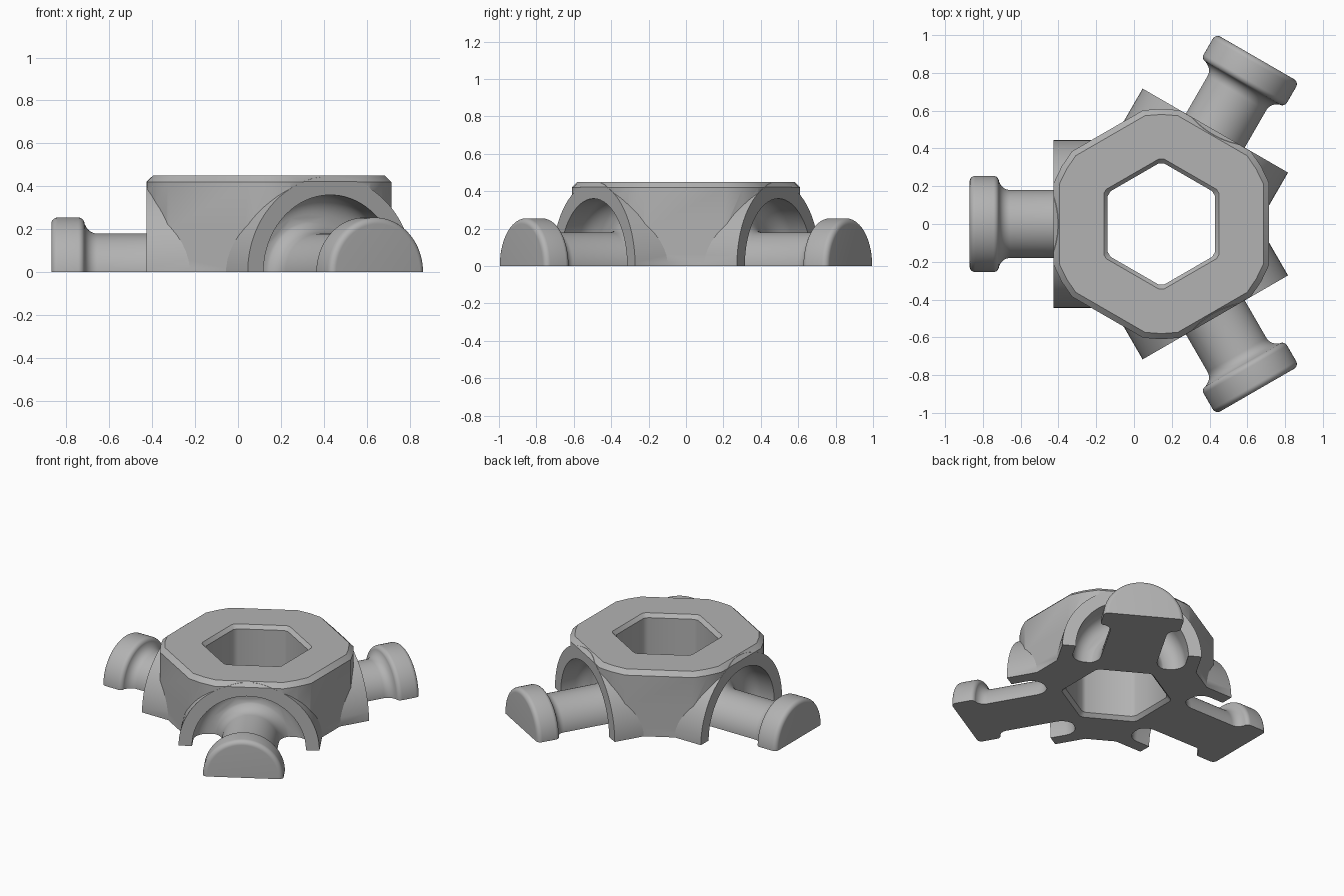
import bpy, bmesh
from math import sin, cos, acos, radians, pi
from mathutils import Matrix

if "Cube" in bpy.data.objects:
    bpy.data.objects.remove(bpy.data.objects["Cube"], do_unlink=True)

ARM_ANGLES = (60, 180, 300)
CENTRE = Matrix.Translation((0.145, 0, 0))

grey = bpy.data.materials.new("plain grey")
grey.use_nodes = True
grey.diffuse_color = (0.45, 0.45, 0.45, 1)
grey.node_tree.nodes["Principled BSDF"].inputs["Base Color"].default_value = (0.45, 0.45, 0.45, 1)


def finish(bm, name, angle=0):
    """Turn a bmesh into an object, rotated about the hub axis."""
    bmesh.ops.recalc_face_normals(bm, faces=bm.faces)
    bm.transform(CENTRE @ Matrix.Rotation(radians(angle), 4, 'Z'))
    mesh = bpy.data.meshes.new(name)
    bm.to_mesh(mesh)
    bm.free()
    mesh.materials.append(grey)
    obj = bpy.data.objects.new(name, mesh)
    bpy.context.collection.objects.link(obj)
    return obj


def loft(name, rings, angle=0):
    """Closed solid through a list of equal-length rings."""
    bm = bmesh.new()
    loops = [[bm.verts.new(p) for p in ring] for ring in rings]
    for a, b in zip(loops, loops[1:]):
        for i in range(len(a)):
            bm.faces.new((a[i - 1], a[i], b[i], b[i - 1]))
    bm.faces.new(loops[0])
    bm.faces.new(loops[-1])
    return finish(bm, name, angle)


def revolve(name, profile, angle, steps=72):
    """Turn a (distance, radius) profile about a horizontal axis."""
    turns = [2 * pi * (i + 0.5) / steps for i in range(steps)]
    return loft(name, [[(s, r * cos(t), r * sin(t)) for t in turns] for s, r in profile], angle)


def hexagon(z, apothem, radius):
    """Hexagon with its corners trimmed by a circle."""
    half = acos(apothem / radius)
    turns = [radians(60 * k) + d for k in range(6) for d in (-half, half, pi / 6)]
    return [(radius * cos(t), radius * sin(t), z) for t in turns]


def arc(s, r, radius, start, end, steps=8):
    turns = [radians(start + (end - start) * i / steps) for i in range(steps + 1)]
    return [(s + radius * cos(t), r + radius * sin(t)) for t in turns]


def box(name, matrix, angle=0):
    bm = bmesh.new()
    bmesh.ops.create_cube(bm, size=1, matrix=matrix)
    return finish(bm, name, angle)


def combine(target, tool, operation):
    mod = target.modifiers.new(operation.lower(), 'BOOLEAN')
    mod.operation = operation
    mod.solver = 'EXACT'
    mod.object = tool
    bpy.context.view_layer.objects.active = target
    bpy.ops.object.modifier_apply(modifier=mod.name)
    bpy.data.objects.remove(tool, do_unlink=True)


# Hub block with a chamfered top rim
hub = loft("hub", [hexagon(-0.05, 0.57, 0.61), hexagon(0.42, 0.57, 0.61),
                   hexagon(0.45, 0.54, 0.58)])

# Arched sleeves, their tops trimmed to follow the rim chamfer
for angle in ARM_ANGLES:
    sleeve = revolve("sleeve", [(0.05, 0.445), (0.571, 0.445)], angle)
    wedge = (Matrix.Translation((0.627, 0, 0.507)) @ Matrix.Rotation(pi / 4, 4, 'Y')
             @ Matrix.Diagonal((0.2, 0.5, 0.2, 1)))
    combine(sleeve, box("chamfer_cutter", wedge, angle), 'DIFFERENCE')
    combine(hub, sleeve, 'UNION')

# Round-bottomed sockets inside the sleeves
for angle in ARM_ANGLES:
    socket = revolve("socket_cutter", arc(0.47, 0.27, 0.09, 180, 90) + [(0.7, 0.36)], angle)
    combine(hub, socket, 'DIFFERENCE')

# Arms with flared roots and rounded end flanges
arm_profile = ([(0.30, 0.275)] + arc(0.465, 0.275, 0.095, 180, 270)
               + arc(0.80, 0.24, 0.06, 270, 330) + arc(0.89, 0.225, 0.03, 180, 90)
               + arc(0.985, 0.225, 0.03, 90, 0))
for angle in ARM_ANGLES:
    combine(hub, revolve("arm", arm_profile, angle), 'UNION')

# Flat underside
floor = Matrix.Translation((0, 0, -0.5)) @ Matrix.Diagonal((4, 4, 1, 1))
combine(hub, box("floor_cutter", floor), 'DIFFERENCE')

# Hexagonal bore, chamfered at both ends
wide, narrow = (0.305, 0.345), (0.285, 0.32)
bore = loft("bore_cutter", [hexagon(-0.1, *wide), hexagon(0, *wide), hexagon(0.025, *narrow),
                            hexagon(0.425, *narrow), hexagon(0.45, *wide), hexagon(0.6, *wide)])
combine(hub, bore, 'DIFFERENCE')

# Smooth the round surfaces, keep the edges sharp
hub.name = "three_arm_hub"
bpy.ops.object.select_all(action='DESELECT')
hub.select_set(True)
bpy.context.view_layer.objects.active = hub
bpy.ops.object.shade_smooth_by_angle(angle=radians(30))
